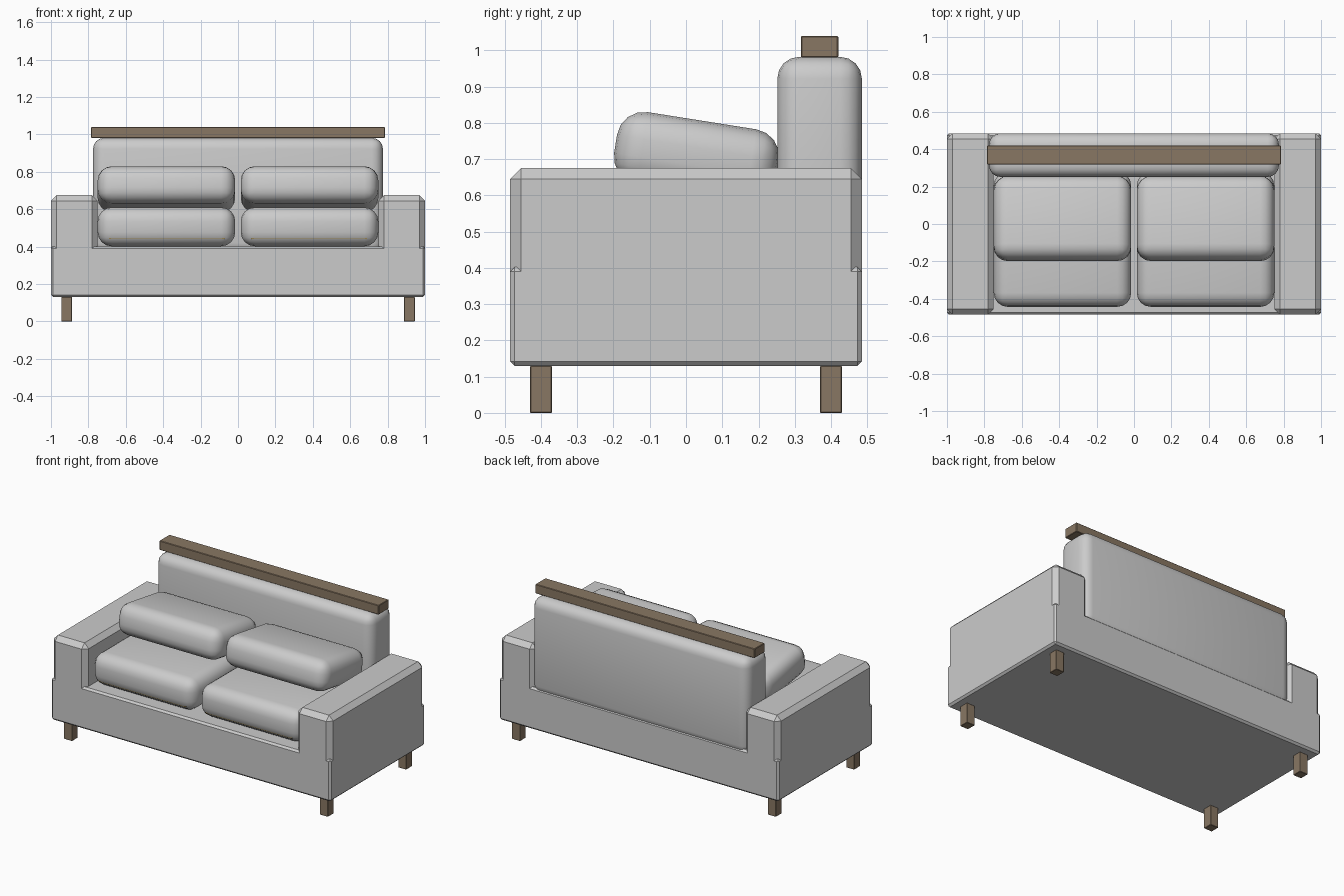
import bpy, bmesh, math
from mathutils import Matrix, Vector

if "Cube" in bpy.data.objects:
    bpy.data.objects.remove(bpy.data.objects["Cube"])

def material(name, color):
    m = bpy.data.materials.new(name)
    m.diffuse_color = color
    m.use_nodes = True
    m.node_tree.nodes["Principled BSDF"].inputs["Base Color"].default_value = m.diffuse_color
    return m

wood = material("wood", (0.25, 0.185, 0.125, 1))
trim = material("trim", (0.30, 0.22, 0.08, 1))

def box(name, lo, hi, bevel=0, segments=1, smooth=False, mat=None, tilt=0):
    """Bevelled box between two corners, optionally tilted about x."""
    lo, hi = Vector(lo), Vector(hi)
    size = hi - lo
    bm = bmesh.new()
    bmesh.ops.create_cube(bm, size=1, matrix=Matrix.Diagonal((*size, 1)))
    if bevel:
        bmesh.ops.bevel(bm, geom=bm.edges[:], offset=bevel, segments=segments,
                        profile=0.5, affect='EDGES')
    for f in bm.faces:
        f.smooth = smooth
    me = bpy.data.meshes.new(name)
    bm.to_mesh(me)
    bm.free()
    ob = bpy.data.objects.new(name, me)
    ob.location = (lo + hi) / 2
    ob.rotation_euler.x = tilt
    bpy.context.collection.objects.link(ob)
    if mat:
        me.materials.append(mat)
    return ob

# Chamfered base
box("base", (-1, -0.485, 0.13), (1, 0.485, 0.402), 0.012)

# Backrest and wooden top rail
box("backrest", (-0.775, 0.252, 0.36), (0.775, 0.485, 0.982), 0.06, 4, True)
box("top_rail", (-0.785, 0.317, 0.98), (0.785, 0.42, 1.04), 0.003, mat=wood)

for s, side in ((-1, "left"), (1, "right")):
    def mirrored(name, x0, x1, y0, y1, z0, z1, *args, **kw):
        a, b = sorted((s * x0, s * x1))
        return box(f"{side}_{name}", (a, y0, z0), (b, y1, z1), *args, **kw)

    # Arm with wide chamfers, its foot sunk in the base
    mirrored("arm", 0.75, 1.0, -0.485, 0.485, 0.345, 0.675, 0.03)

    # Seat cushion with a thin trim strip along its front
    mirrored("seat_cushion", 0.015, 0.75, -0.443, 0.28, 0.402, 0.61, 0.075, 4, True)
    mirrored("cushion_trim", 0.07, 0.69, -0.434, -0.40, 0.440, 0.447, mat=trim)

    # Loose pillow, front edge raised
    mirrored("pillow", 0.015, 0.75, -0.197, 0.255, 0.607, 0.807, 0.075, 4, True,
             tilt=math.radians(-9))

    # Wooden legs
    for y, end in ((-0.4, "front"), (0.4, "back")):
        mirrored(f"{end}_leg", 0.887, 0.945, y - 0.03, y + 0.03, 0, 0.13, 0.002, mat=wood)
